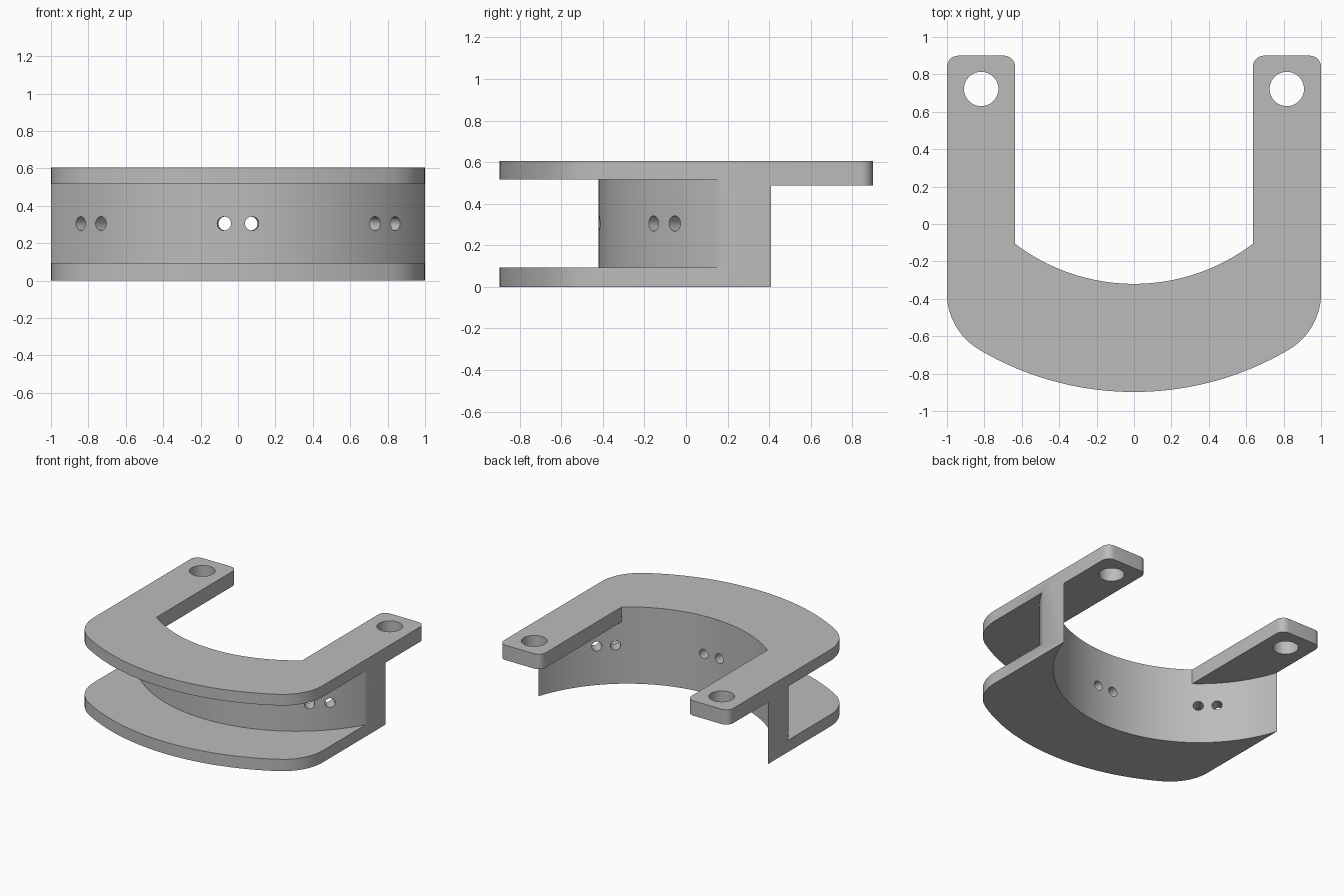
import bpy, bmesh, math
from mathutils import Matrix, Vector

if "Cube" in bpy.data.objects:
    bpy.data.objects.remove(bpy.data.objects["Cube"])

TOP = 0.605
CY = 0.73                                    # shared centre of all the big arcs
R_IN, R_WALL, R_OUT = 1.05, 1.15, 1.628

grey = bpy.data.materials.new("plain grey")
grey.use_nodes = True
colour = (0.5, 0.5, 0.5, 1)
grey.diffuse_color = colour
grey.node_tree.nodes["Principled BSDF"].inputs["Base Color"].default_value = colour


def arc(cx, cy, r, a0, a1, n):
    """Points on an arc; angles are measured from -y towards +x."""
    out = []
    for i in range(n + 1):
        a = a0 + (a1 - a0) * i / n
        out.append((cx + r * math.sin(a), cy - r * math.cos(a)))
    return out


def make_object(name, bm):
    bmesh.ops.recalc_face_normals(bm, faces=bm.faces)
    mesh = bpy.data.meshes.new(name)
    bm.to_mesh(mesh)
    bm.free()
    mesh.materials.append(grey)
    ob = bpy.data.objects.new(name, mesh)
    bpy.context.collection.objects.link(ob)
    return ob


def prism(name, outline, z0, z1):
    bm = bmesh.new()
    face = bm.faces.new([bm.verts.new((x, y, z0)) for x, y in outline])
    ext = bmesh.ops.extrude_face_region(bm, geom=[face])
    verts = [g for g in ext["geom"] if isinstance(g, bmesh.types.BMVert)]
    bmesh.ops.translate(bm, verts=verts, vec=(0, 0, z1 - z0))
    return make_object(name, bm)


def cylinder(name, centre, r, depth, direction):
    bm = bmesh.new()
    turn = Vector(direction).to_track_quat("Z", "Y").to_matrix().to_4x4()
    bmesh.ops.create_cone(bm, cap_ends=True, segments=40, radius1=r, radius2=r,
                          depth=depth, matrix=Matrix.Translation(centre) @ turn)
    return make_object(name, bm)


def combine(target, tool, operation):
    mod = target.modifiers.new(operation.lower(), "BOOLEAN")
    mod.operation, mod.solver, mod.object = operation, "EXACT", tool
    bpy.context.view_layer.objects.active = target
    bpy.ops.object.modifier_apply(modifier=mod.name)
    bpy.data.objects.remove(tool)


# Curved body: bowed front with rounded corners, concave back ending in points
fr = 0.35                                    # front corner radius
fx = 1 - fr
fy = CY - math.sqrt((R_OUT - fr) ** 2 - fx ** 2)
tangent = math.asin(fx / (R_OUT - fr))
tip = math.asin(1 / R_IN)
outline = arc(0, CY, R_OUT, -tangent, tangent, 48)
outline += arc(fx, fy, fr, tangent, math.pi / 2, 14)[1:]
outline += arc(0, CY, R_IN, tip, -tip, 72)
outline += arc(-fx, fy, fr, -math.pi / 2, -tangent, 14)[:-1]
bracket = prism("curved_bracket", outline, 0, TOP)

# Open channel between the two flanges
wide = math.radians(70)
slot = arc(0, CY, R_WALL, -wide, wide, 72) + arc(0, CY, 2.3, wide, -wide, 24)
combine(bracket, prism("channel_cutter", slot, 0.093, 0.517), "DIFFERENCE")

# Rear arms with rounded ends and a bolt hole each
inner, back, cr = 0.635, 0.9, 0.06
for side in (1, -1):
    r_mid = 1.1
    arm = arc(0, CY, r_mid, math.asin(inner / r_mid), math.asin(1 / r_mid), 20)
    arm += arc(1 - cr, back - cr, cr, math.pi / 2, math.pi, 8)
    arm += arc(inner + cr, back - cr, cr, math.pi, 1.5 * math.pi, 8)
    name = "left_arm" if side > 0 else "right_arm"
    combine(bracket, prism(name, [(side * x, y) for x, y in arm], 0.488, TOP), "UNION")
    hole = cylinder("bolt_hole_cutter", (side * 0.817, 0.722, 0.55), 0.092, 0.4, (0, 0, 1))
    combine(bracket, hole, "DIFFERENCE")

# Three pairs of small radial holes through the wall
for pair in (-43.3, 0, 43.3):
    for offset in (-3.7, 3.7):
        a = math.radians(pair + offset)
        out = Vector((math.sin(a), -math.cos(a), 0))
        centre = Vector((0, CY, 0.305)) + out * (R_IN + R_WALL) / 2
        combine(bracket, cylinder("wall_hole_cutter", centre, 0.037, 0.3, out), "DIFFERENCE")

# Smooth curves, sharp edges
bpy.ops.object.select_all(action="DESELECT")
bracket.select_set(True)
bpy.context.view_layer.objects.active = bracket
bpy.ops.object.shade_smooth_by_angle(angle=math.radians(30))
